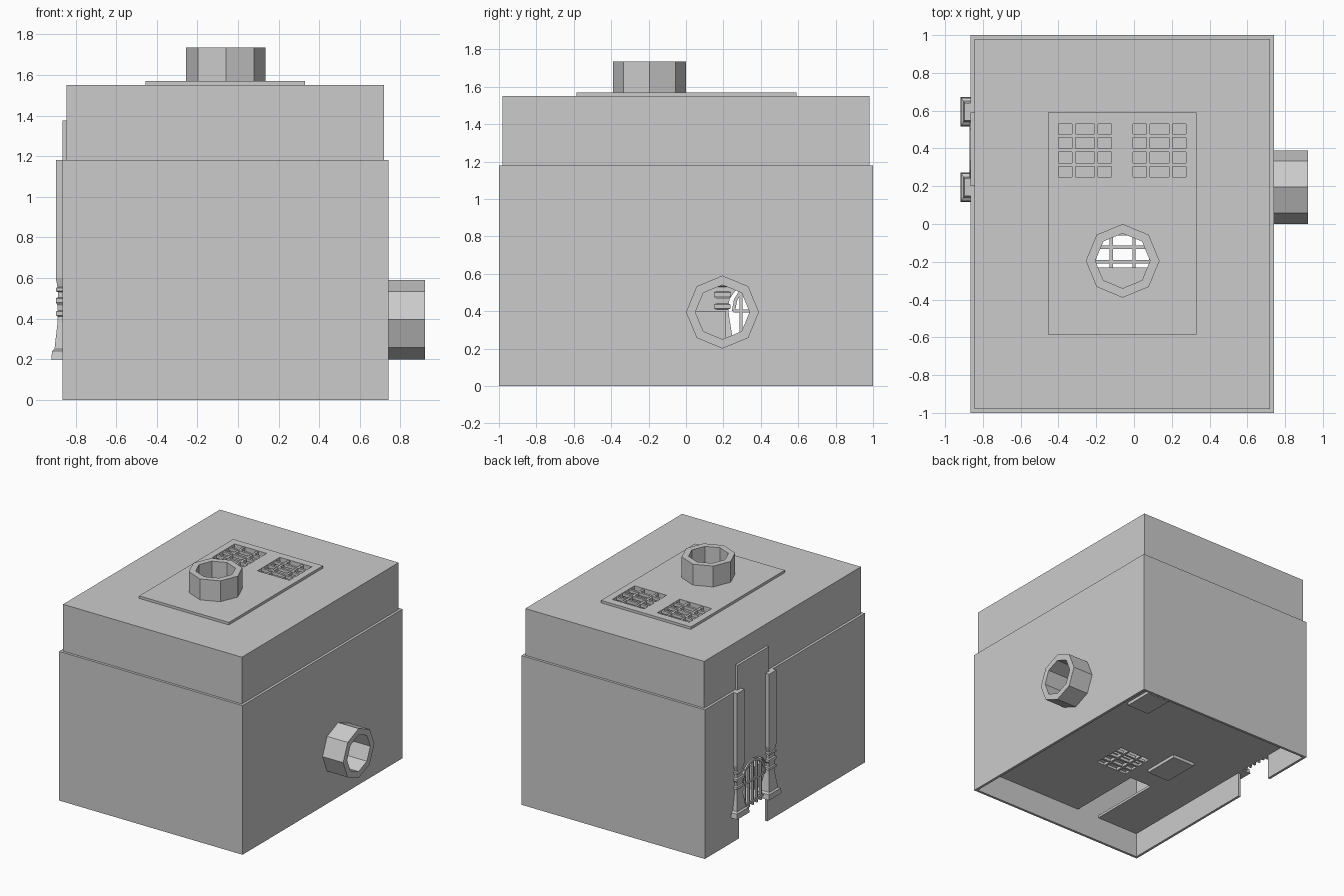
import bpy, bmesh, math
from mathutils import Vector

if "Cube" in bpy.data.objects:
    bpy.data.objects.remove(bpy.data.objects["Cube"])


def finish(name, bm):
    bmesh.ops.recalc_face_normals(bm, faces=bm.faces)
    me = bpy.data.meshes.new(name)
    bm.to_mesh(me)
    bm.free()
    ob = bpy.data.objects.new(name, me)
    bpy.context.collection.objects.link(ob)
    return ob


def add_box(bm, x0, x1, y0, y1, z0, z1):
    vs = bmesh.ops.create_cube(bm, size=1)['verts']
    for v in vs:
        v.co = Vector(((x0 + x1) / 2 + v.co.x * (x1 - x0),
                       (y0 + y1) / 2 + v.co.y * (y1 - y0),
                       (z0 + z1) / 2 + v.co.z * (z1 - z0)))


def boxes(name, *dims):
    bm = bmesh.new()
    for d in dims:
        add_box(bm, *d)
    return finish(name, bm)


def loft(name, rings, caps=True, closed=False):
    """Skin matching rings of points."""
    bm = bmesh.new()
    vr = [[bm.verts.new(p) for p in r] for r in rings]
    n = len(rings[0])
    pairs = list(zip(vr, vr[1:])) + ([(vr[-1], vr[0])] if closed else [])
    for a, b in pairs:
        for i in range(n):
            j = (i + 1) % n
            bm.faces.new((a[i], a[j], b[j], b[i]))
    if caps and not closed:
        bm.faces.new(vr[0])
        bm.faces.new(vr[-1])
    return finish(name, bm)


def octagon(r, place):
    return [place(r * math.cos(k * math.pi / 4), r * math.sin(k * math.pi / 4)) for k in range(8)]


def cut(ob, *cutters):
    bpy.context.view_layer.objects.active = ob
    for c in cutters:
        m = ob.modifiers.new("cut", 'BOOLEAN')
        m.operation, m.solver, m.object = 'DIFFERENCE', 'EXACT', c
        c.hide_render = True
        bpy.ops.object.modifier_apply(modifier=m.name)
        bpy.data.objects.remove(c)


def roof_at(z):
    return lambda u, v: (-0.06 + u, -0.195 + v, z)


def side_at(x):
    return lambda u, v: (x, 0.195 + u, 0.395 + v)


def pipe(name, at, lo, hi):
    return loft(name, [octagon(0.195, at(lo)), octagon(0.195, at(hi)),
                       octagon(0.145, at(hi)), octagon(0.145, at(lo))], closed=True)


def bore(at, lo, hi):
    return loft("bore_cutter", [octagon(0.145, at(lo)), octagon(0.145, at(hi))])


# Arched doorway outline in (y, z)
DY, DW = 0.395, 0.175
arch = [(DY - DW, -0.1), (DY + DW, -0.1)] + [
    (DY + DW * math.cos(a), 0.40 + 0.17 * math.sin(a))
    for a in [k * math.pi / 8 for k in range(9)]]


def door_cutter():
    return loft("door_cutter", [[(x, y, z) for y, z in arch] for x in (-1, -0.8)])


# Outer wall band, open through top and bottom
outer = boxes("outer_walls", (-0.865, 0.74, -1, 1, 0, 1.18))
cut(outer, boxes("c", (-0.845, 0.72, -0.98, 0.98, -0.1, 1.3)),
    door_cutter(), bore(side_at, 0.6, 0.9))

# Upper walls and roof
grates = [(-0.40, -0.12, 0.25, 0.53), (-0.005, 0.275, 0.25, 0.53)]
upper = boxes("upper_shell", (-0.845, 0.72, -0.98, 0.98, 1.16, 1.55))
cut(upper, boxes("c", (-0.825, 0.70, -0.96, 0.96, 1.0, 1.53)),
    *[boxes("c", g + (1.4, 1.7)) for g in grates], bore(roof_at, 1.4, 1.7))

# Raised roof plate
plate = boxes("roof_plate", (-0.455, 0.33, -0.585, 0.59, 1.55, 1.57))
cut(plate, *[boxes("c", g + (1.4, 1.7)) for g in grates], bore(roof_at, 1.4, 1.7))

# Roof chimney and side pipe
pipe("roof_pipe", roof_at, 1.53, 1.735)
pipe("side_pipe", side_at, 0.72, 0.92)


def grille(name, x0, x1, y0, y1, z):
    cx, cy = (x0 + x1) / 2, (y0 + y1) / 2
    bars = [(cx + d - .009, cx + d + .009, y0, y1, z - .012, z + .012) for d in (-.06, .06)]
    bars += [(x0, x1, cy + d - .009, cy + d + .009, z - .008, z + .016) for d in (-.077, 0, .077)]
    return boxes(name, *bars)


# Floor with grille opening and front slot
fg = (-0.20, 0.08, -0.34, -0.06)
floor = boxes("floor", (-0.845, 0.72, -0.98, 0.98, 0.20, 0.22))
cut(floor, boxes("c", fg + (0.1, 0.3)), boxes("c", (-0.47, -0.27, -1.1, -0.36, 0.1, 0.3)))
for i, g in enumerate(grates):
    grille("roof_grille_%d" % i, *g, 1.552)
grille("floor_grille", *fg, 0.208)

# Interior blocks and shallow trays under the floor
boxes("inner_block", (-0.75, -0.30, -0.08, 0.215, 0.22, 0.40))
boxes("inner_platform", (-0.25, 0.45, -0.90, -0.23, 0.26, 0.40))
boxes("under_panels", (-0.49, -0.29, -0.18, 0.12, 0.175, 0.20), (0.28, 0.48, 0.50, 0.74, 0.175, 0.20))

# Panel above the doorway
boxes("door_panel", (-0.865, -0.845, 0.20, 0.59, 1.18, 1.375))

# Square turned columns: (z, half width)
profile = [(0.20, .078), (0.24, .072), (0.25, .055), (0.38, .034), (0.41, .032), (0.415, .044),
           (0.435, .044), (0.44, .032), (0.465, .034), (0.48, .046), (0.50, .046), (0.505, .032),
           (0.53, .032), (0.535, .044), (0.55, .044), (0.555, .034), (0.60, .046), (1.18, .046)]
for i, y in enumerate((0.195, 0.595)):
    loft("door_column_%d" % i, [[(-0.865 + sx * w * 0.70, y + sy * w, z)
         for sx, sy in ((-1, -1), (1, -1), (1, 1), (-1, 1))] for z, w in profile])

# Gate: upright bars under an arched rail, with cross rails
bars = []
for d in (-0.10, -0.05, 0, 0.05, 0.10):
    top = 0.40 + 0.16 * math.sqrt(1 - (d / 0.145) ** 2)
    bars.append((-0.868, -0.852, DY + d - .008, DY + d + .008, 0.20, top))
for z in (0.23, 0.40):
    bars.append((-0.867, -0.853, DY - 0.14, DY + 0.14, z - .008, z + .008))
boxes("gate_bars", *bars)
angles = [k * math.pi / 8 for k in range(9)]
loft("gate_arch", [[(x, DY + r * math.cos(a), 0.40 + (r + 0.015) * math.sin(a))
     for x, r in ((-0.87, .15), (-0.85, .15), (-0.85, .132), (-0.87, .132))] for a in angles])
